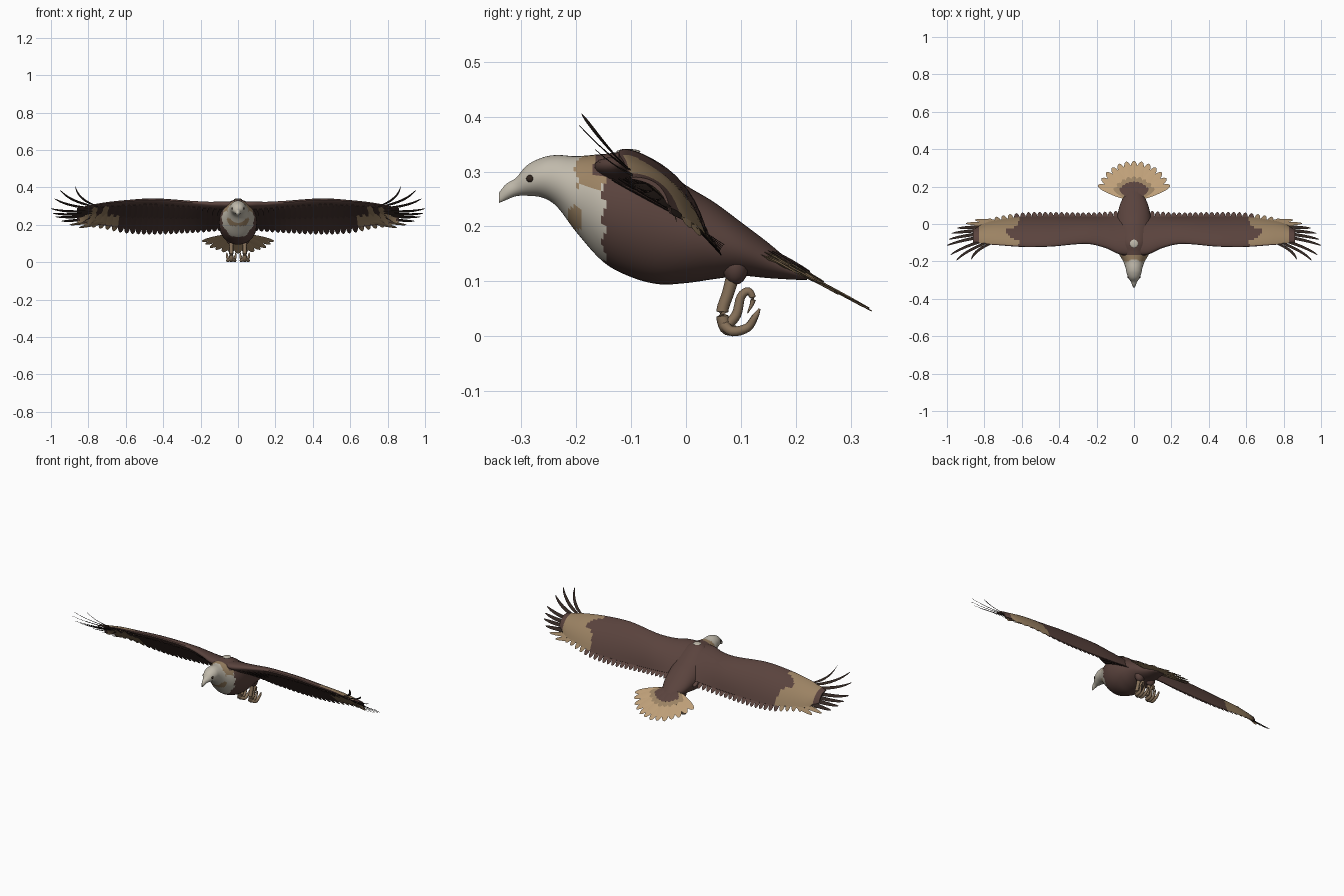
import bpy, bmesh, math
from mathutils import Vector as V

if "Cube" in bpy.data.objects:
    bpy.data.objects.remove(bpy.data.objects["Cube"])


def material(name, *rgb):
    m = bpy.data.materials.new(name)
    m.diffuse_color = (*rgb, 1)
    m.use_nodes = True
    m.node_tree.nodes["Principled BSDF"].inputs["Base Color"].default_value = m.diffuse_color
    return m


MATS = [material("plumage brown", .102, .056, .047), material("underwing brown", .055, .031, .027),
        material("quill black", .03, .019, .015), material("head ivory", .53, .49, .41),
        material("wing tan", .33, .225, .125), material("tail tan", .52, .35, .19),
        material("foot tan", .24, .165, .1), material("eye dark", .03, .018, .012)]
BROWN, UNDER, BLACK, IVORY, TAN, TAIL, FOOT, EYE = range(8)


def smooth(table, x):
    """Smooth lookup of a row in a table keyed by its first column."""
    i = max([0] + [k for k in range(len(table) - 1) if table[k][0] <= x])
    r = [table[min(max(i + k, 0), len(table) - 1)] for k in (-1, 0, 1, 2)]
    h = r[2][0] - r[1][0]
    t = (x - r[1][0]) / h
    out = []
    for a, b, c, d in list(zip(*r))[1:]:
        m0 = (c - a) / (r[2][0] - r[0][0]) * h
        m1 = (d - b) / (r[3][0] - r[1][0]) * h
        out.append((2*t**3 - 3*t*t + 1)*b + (t**3 - 2*t*t + t)*m0 + (3*t*t - 2*t**3)*c + (t**3 - t*t)*m1)
    return out


def loft(bm, rings, mats=(0,)):
    """Skin closed rings; materials are spread around the ring in order."""
    vs = [[bm.verts.new(p) for p in r] for r in rings]
    n = len(vs[0])
    for a, b in zip(vs, vs[1:]):
        for j in range(n):
            k = (j + 1) % n
            bm.faces.new((a[j], a[k], b[k], b[j])).material_index = mats[j * len(mats) // n]
    for r in (vs[0], vs[-1]):
        bm.faces.new(r).material_index = mats[0]


def feather(bm, pts, side, width, mats, power=6, thick=.004, steps=9):
    """Thin blade along a three point curve."""
    a, b, c = map(V, pts)
    rings = []
    for i in range(steps + 1):
        s = 1 - (1 - i / steps) ** 1.5
        p = a*(1-s)**2 + b*2*s*(1-s) + c*s*s
        tan = ((b-a)*(1-s) + (c-b)*s).normalized()
        sd = V(side) - tan * tan.dot(V(side))
        sd.normalize()
        up = tan.cross(sd)
        if up.z < 0:
            up = -up
        w = width / 2 * min(1, .5 + 1.5*s) * max(.06, (1 - s**power) ** .5)
        h = thick / 2 * (1 - .7*s)
        rings.append([p - sd*w, p + up*h, p + sd*w, p - up*h])
    loft(bm, rings, mats)


def tube(bm, pts, mat, n=8):
    """Tapered round tube through (x, y, z, radius) points."""
    table = [(i, *p) for i, p in enumerate(pts)]
    count = (len(pts) - 1) * 4
    rows = [smooth(table, i / 4) for i in range(count + 1)]
    rings = []
    for i, r in enumerate(rows):
        d = V(rows[min(i+1, count)][:3]) - V(rows[max(i-1, 0)][:3])
        q = d.to_track_quat('Z', 'X')
        rings.append([V(r[:3]) + q @ V((math.cos(6.28319*j/n), math.sin(6.28319*j/n), 0)) * r[3]
                      for j in range(n)])
    loft(bm, rings, (mat,))


def finish(name, bm, rule=None, mirror=False):
    bmesh.ops.recalc_face_normals(bm, faces=bm.faces)
    bm.normal_update()
    if rule:
        for f in bm.faces:
            f.material_index = rule(f.calc_center_median(), f.normal)
    me = bpy.data.meshes.new(name)
    bm.to_mesh(me)
    bm.free()
    for m in MATS:
        me.materials.append(m)
    for p in me.polygons:
        p.use_smooth = True
    me.set_sharp_from_angle(angle=math.radians(50))
    ob = bpy.data.objects.new(name, me)
    bpy.context.collection.objects.link(ob)
    if mirror:
        ob.modifiers.new("Mirror", 'MIRROR')
    return ob


def ball(name, loc, scale, mat, mirror=True):
    bm = bmesh.new()
    bmesh.ops.create_uvsphere(bm, u_segments=16, v_segments=10, radius=1)
    for v in bm.verts:
        v.co = V([c * s + l for c, s, l in zip(v.co, scale, loc)])
    finish(name, bm, lambda c, n: mat, mirror)


# Body with head and beak: y, top, bottom, half width
BODY = [(-.34, .262, .243, .004), (-.328, .277, .248, .010), (-.31, .288, .255, .016),
        (-.29, .311, .256, .029), (-.26, .326, .252, .040), (-.235, .330, .236, .045),
        (-.2, .328, .190, .058), (-.15, .332, .135, .086), (-.1, .335, .108, .099),
        (-.05, .312, .095, .101), (0, .275, .097, .097), (.05, .245, .104, .088),
        (.1, .208, .110, .076), (.15, .170, .106, .055), (.2, .128, .103, .035), (.22, .112, .103, .02)]


def body_colour(c, n):
    wob = .004 * math.sin(c.z * 140)
    if c.y > (-.168 if c.z > .29 else -.15) + wob:
        return BROWN
    nape = c.y > -.2 + wob and c.z > .272 and abs(c.x) > .02
    breast = -.213 < c.y < -.19 and .195 < c.z < .235
    return TAN if nape or breast or (c.z > .318 and c.y > -.19) else IVORY


bm = bmesh.new()
rings = []
for i in range(113):
    y = -.34 + .005 * i
    top, bot, w = smooth(BODY, min(y, .2199))
    rings.append([(w * math.cos(6.28319*j/40), y, (top+bot)/2 + (top-bot)/2 * math.sin(6.28319*j/40))
                  for j in range(40)])
loft(bm, rings)
finish("body_and_head", bm, body_colour)
ball("eye", (.029, -.283, .287), (.006, .008, .007), EYE)
ball("back_spot", (0, -.105, .336), (.022, .022, .005), IVORY, False)

# Wing skin: x, leading y, leading z, trailing y, trailing z, thickness
WING = [(0, -.17, .312, .04, .195, .05), (.08, -.16, .316, .04, .19, .05), (.15, -.128, .317, .04, .185, .042),
        (.25, -.105, .325, .04, .18, .036), (.45, -.120, .339, .04, .175, .031), (.6, -.122, .330, .037, .18, .026),
        (.72, -.114, .317, .022, .198, .018), (.8, -.108, .302, .005, .207, .011), (.86, -.1, .288, -.03, .225, .006)]


def wing_point(x, t, side, gap=0):
    y0, z0, y1, z1, th = smooth(WING, min(x, .8599))
    d = V((0, y1 - y0, z1 - z0))
    n = V((0, -d.z, d.y)).normalized()
    tc = min(max(t, 0), 1)
    off = .08 * tc * (1-tc) + side * (th/2 * 2.6 * math.sqrt(tc) * (1-tc) + .001 + gap)
    return V((x, y0, z0)) + d * t + n * off


def wing_colour(c, n):
    y0, z0, y1, z1, th = smooth(WING, min(c.x, .8599))
    t = (c.y - y0) / (y1 - y0)
    if n.z < 0:
        return BROWN if t < .22 else UNDER
    edge = .615 + .075 * math.exp(-((c.y + .045) / .03) ** 2) + .008 * math.sin(c.y * 150)
    return TAN if edge < c.x < .83 and t > .06 else BROWN


bm = bmesh.new()
ts = [(i / 14) ** 1.6 for i in range(15)]
loft(bm, [[wing_point(.03 + .83*i/80, t, 1) for t in ts] + [wing_point(.03 + .83*i/80, t, -1) for t in ts[:0:-1]]
          for i in range(81)])
finish("wing", bm, wing_colour, True)

# Flight feathers along the trailing edge, with a shorter underwing row
bm = bmesh.new()
for i in range(25):
    x = .09 + .029 * i
    fan = .008 + .07 * max(0, (x - .5) / .3) ** 2
    mats = (TAN, TAN) if x > .62 else (BROWN, UNDER)
    feather(bm, [wing_point(x, .3, -1, .002), wing_point(x + fan*.4, .75, -1, .003),
                 wing_point(x + fan, 1.16, -1, .001)], (1, 0, 0), .036, mats)
    feather(bm, [wing_point(x, .15, -1, .002), wing_point(x + fan*.3, .4, -1, .006),
                 wing_point(x + fan*.6, .66, -1, .006)], (1, 0, 0), .034,
            (UNDER, TAN if .66 < x < .78 and i % 2 else UNDER))
finish("trailing_feathers", bm, None, True)

# Spread finger feathers at the wing tip, curling up at the front
TIPS = [(.87, -.19, .405), (.95, -.195, .385), (.98, -.165, .34), (1, -.115, .287), (.99, -.082, .262),
        (.975, -.05, .243), (.945, -.022, .22), (.9, .003, .2), (.85, .022, .185)]
bm = bmesh.new()
for i, tip in enumerate(TIPS):
    k = i / 8
    base = wing_point(.75 - .05*k, .1 + .75*k, -1, .001)
    mid = base.lerp(V(tip), .6)
    mid += V((.03, .02, -.035)) * (1 - k)
    feather(bm, [base, mid, tip], (0, .75, -.6), .017 + .014*k, (TAN,) if i > 6 else (BLACK,), 2.5)
finish("finger_feathers", bm, None, True)


# Tail fan with two layers of short coverts
def fan(name, count, spread, length, width, lift, mat):
    bm = bmesh.new()
    for i in range(count):
        a = math.radians(spread) * (2*i/(count-1) - 1)
        d = V((math.sin(a), math.cos(a), -.5 * math.cos(a)))
        base = V((0, .13, .15 + lift + .003 * (i % 2)))
        feather(bm, [base + d*.02, base + d*length*.55 + V((0, 0, .006)), base + d*length],
                (math.cos(a), -math.sin(a), .5*math.sin(a)), width, (mat,), 6, .007)
    finish(name, bm)


fan("tail_feathers", 13, 68, .208, .046, 0, TAIL)
fan("tail_coverts_tan", 9, 60, .125, .04, .007, TAN)
fan("tail_coverts_brown", 9, 50, .098, .036, .013, BROWN)

# Legs, curled toes
ball("thigh", (.036, .09, .128), (.028, .024, .034), BROWN)
bm = bmesh.new()
tube(bm, [(.036, .088, .12, .013), (.036, .077, .08, .011), (.036, .066, .045, .011),
          (.036, .073, .016, .012), (.036, .09, .01, .009)], FOOT)
for dx in (-.018, 0, .018):
    x = .036 + dx
    tube(bm, [(.036, .068, .022, .010), (x, .085, .009, .009), (x, .112, .016, .008),
              (x + dx*.3, .126, .036, .006), (x + dx*.3, .134, .05, .002)], FOOT)
tube(bm, [(.036, .075, .02, .010), (.036, .092, .04, .009), (.036, .1, .072, .008),
          (.036, .114, .082, .007), (.036, .122, .066, .005), (.036, .112, .042, .001)], FOOT)
finish("foot", bm, None, True)
